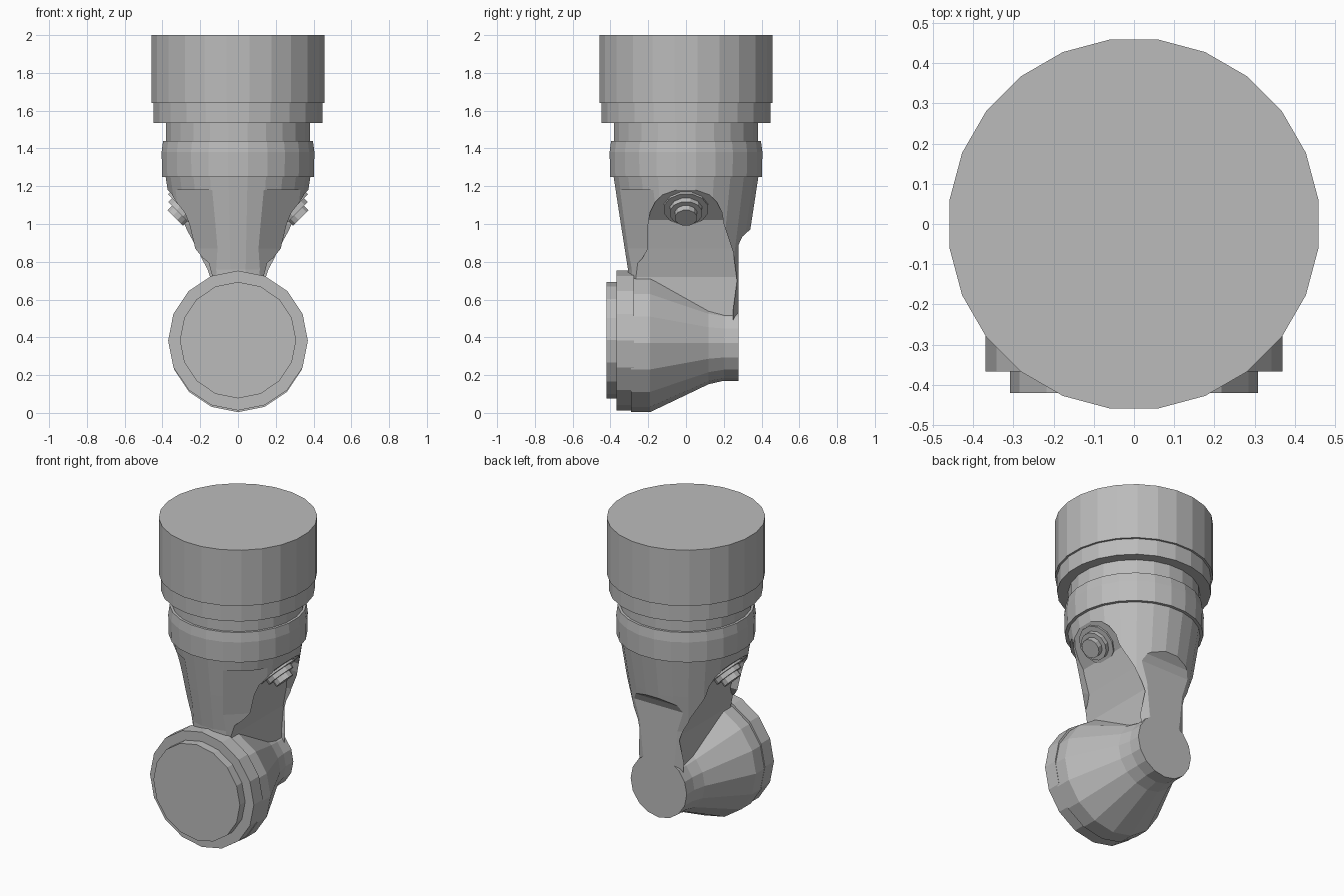
import bpy, bmesh, math
from mathutils import Vector

cube = bpy.data.objects.get("Cube")
if cube:
    bpy.data.objects.remove(cube)

grey = bpy.data.materials.new("plain_grey")
grey.use_nodes = True
GREY = (0.5, 0.5, 0.5, 1)
grey.diffuse_color = GREY
grey.node_tree.nodes["Principled BSDF"].inputs["Base Color"].default_value = GREY

X, Y, Z = Vector((1, 0, 0)), Vector((0, 1, 0)), Vector((0, 0, 1))


def finish(name, bm):
    bmesh.ops.recalc_face_normals(bm, faces=bm.faces)
    mesh = bpy.data.meshes.new(name)
    bm.to_mesh(mesh)
    bm.free()
    mesh.materials.append(grey)
    ob = bpy.data.objects.new(name, mesh)
    bpy.context.collection.objects.link(ob)
    return ob


def lathe(name, profile, axis=Z, centre=(0, 0, 0), sides=24, turn=0.5):
    """Closed solid of revolution from (radius, distance along axis) points."""
    bm = bmesh.new()
    rot = axis.to_track_quat("Z", "Y")
    rings = []
    for r, h in profile:
        ring = []
        for i in range(sides):
            a = math.tau * (i + turn) / sides
            p = rot @ Vector((r * math.cos(a), r * math.sin(a), h))
            ring.append(bm.verts.new(p + Vector(centre)))
        rings.append(ring)
    for low, high in zip(rings, rings[1:]):
        for i in range(sides):
            j = (i + 1) % sides
            bm.faces.new((low[i], low[j], high[j], high[i]))
    bm.faces.new(rings[0])
    bm.faces.new(rings[-1])
    return finish(name, bm)


def prism(name, outline, u, v, w, start, end):
    """Outline in the u, v plane, extruded along w."""
    bm = bmesh.new()
    ends = [[bm.verts.new(u * a + v * b + w * t) for a, b in outline] for t in (start, end)]
    for e in ends:
        bm.faces.new(e)
    n = len(outline)
    for i in range(n):
        j = (i + 1) % n
        bm.faces.new((ends[0][i], ends[0][j], ends[1][j], ends[1][i]))
    return finish(name, bm)


def boolean(target, cutter, operation):
    mod = target.modifiers.new("cut", "BOOLEAN")
    mod.object, mod.operation, mod.solver = cutter, operation, "EXACT"
    bpy.context.view_layer.objects.active = target
    bpy.ops.object.modifier_apply(modifier=mod.name)
    bpy.data.objects.remove(cutter)


# Stepped mounting drum and collar
lathe("mounting_drum", [(0.45, 1.535), (0.45, 1.64), (0.463, 1.64), (0.463, 2.0)])
lathe("neck", [(0.385, 1.42), (0.385, 1.55)])
lathe("collar", [(0.405, 1.25), (0.408, 1.38), (0.4, 1.44)])

# Tapered arm that carries the joint
arm = lathe("arm", [(0.29, 0.35), (0.31, 0.76), (0.348, 1.0), (0.388, 1.26)])

# Flat back with a sloped upper edge
boolean(arm, prism("back_cutter", [(0.278, 0.1), (0.278, 0.89), (0.3, 0.935), (0.35, 0.98),
                                   (0.6, 0.98), (0.6, 0.1)], Y, Z, X, -0.6, 0.6), "DIFFERENCE")

# Arched side recesses and diagonal front facets
arch = [(0.2 * math.cos(a), 1.0 + 0.2 * math.sin(a))
        for a in (math.pi * i / 10 for i in range(11))]
arch += [(-0.2, 0.87), (-0.23, 0.82), (-0.27, 0.78), (-0.4, 0.76), (-0.4, 0.1),
         (0.25, 0.1), (0.25, 0.55), (0.27, 0.7), (0.25, 0.85)]
slope = [(0.41, 1.22), (0.22, 1.02), (0.175, 0.87), (0.135, 0.72), (0.13, 0.1),
         (0.7, 0.1), (0.7, 1.22)]
facet = [(0.35, 1.18), (0.3, 0.87), (0.285, 0.7), (0.6, 0.7), (0.6, 1.18)]
for side in (1, -1):
    out = X * side
    out_front = Vector((0.673 * side, -0.74, 0))
    boolean(arm, prism("facet_cutter", facet, out_front, Z, out_front.cross(Z), -0.4, 0.4),
            "DIFFERENCE")
    recess = prism("recess_cutter", arch, Y, Z, out, 0.05, 0.65)
    boolean(recess, prism("slope_cutter", slope, out, Z, Y, -0.6, 0.6), "INTERSECT")
    boolean(arm, recess, "DIFFERENCE")

    # Pivot bolt with washer, pointing down and outward
    lathe(("left" if side > 0 else "right") + "_pivot_bolt",
          [(0.12, -0.04), (0.12, 0.012), (0.088, 0.012), (0.088, 0.04), (0.06, 0.04), (0.06, 0.075)],
          Vector((side, 0, -1)).normalized(), (0.28 * side, 0, 1.085), 12)

# Conical head on the horizontal axis
lathe("head_cone", [(0.2, -0.278), (0.2, -0.2), (0.218, -0.12), (0.366, 0.19), (0.366, 0.29)],
      -Y, (0, 0, 0.37), 16, 0)
lathe("head_rim", [(0.37, 0.275), (0.37, 0.367)], -Y, (0, 0, 0.383), 16, 0)
lathe("front_disc", [(0.308, 0.35), (0.308, 0.421)], -Y, (0, 0, 0.385), 16, 0)
